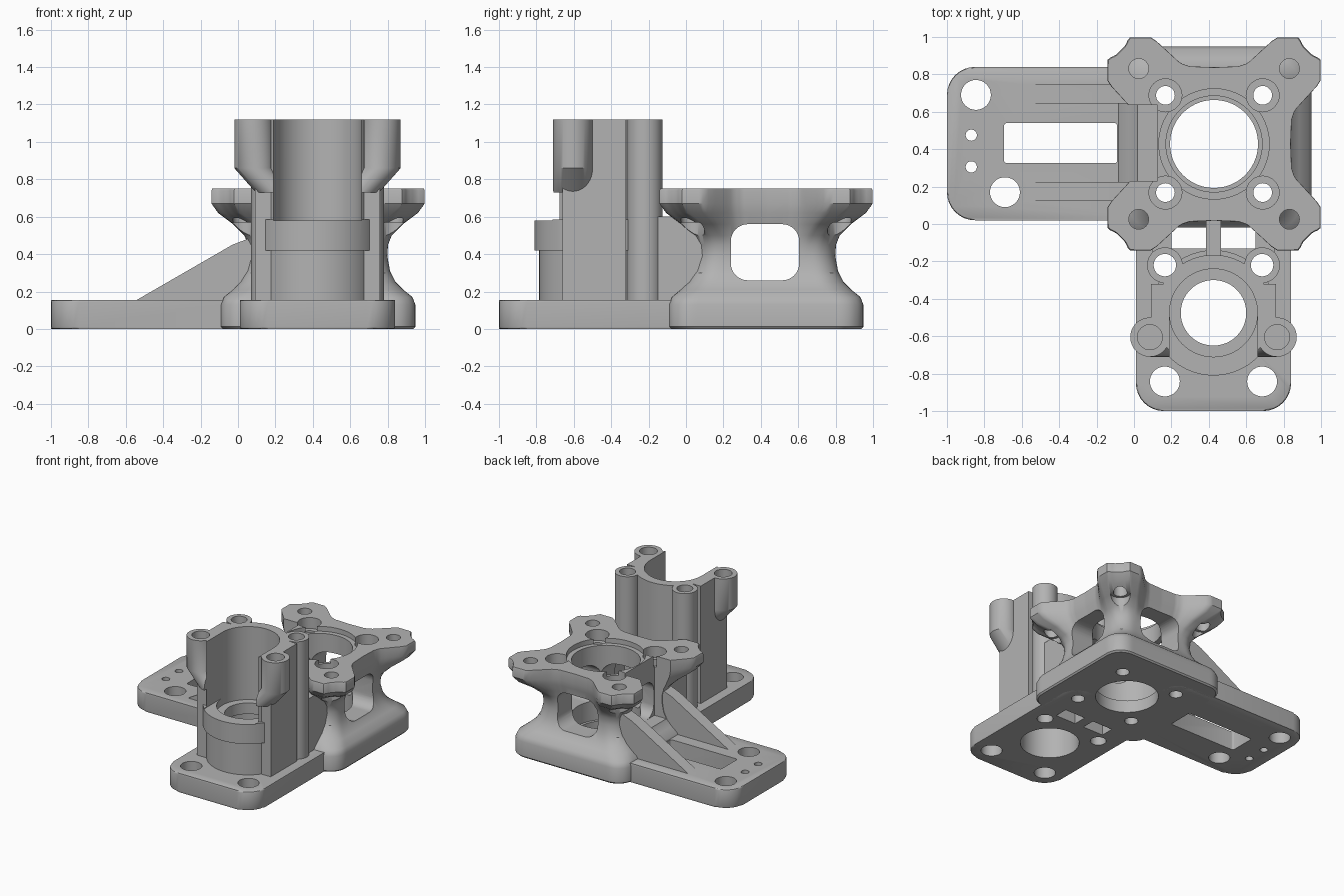
import bpy, bmesh, math
from mathutils import Matrix, Vector

if "Cube" in bpy.data.objects:
    bpy.data.objects.remove(bpy.data.objects["Cube"], do_unlink=True)

grey = bpy.data.materials.new("machined_grey")
grey.use_nodes = True
colour = (0.45, 0.45, 0.45, 1)
grey.diffuse_color = colour
grey.node_tree.nodes["Principled BSDF"].inputs["Base Color"].default_value = colour

PC = Vector((0.428, 0.428))     # pedestal centre
TC = Vector((0.425, -0.475))    # tower centre
TALL = 2


def finish(name, bm):
    bmesh.ops.recalc_face_normals(bm, faces=bm.faces)
    mesh = bpy.data.meshes.new(name)
    bm.to_mesh(mesh)
    bm.free()
    mesh.materials.append(grey)
    ob = bpy.data.objects.new(name, mesh)
    bpy.context.collection.objects.link(ob)
    return ob


def loft(name, rings, matrix=None, bevel=0):
    """Closed skin through rings of 3D points."""
    bm = bmesh.new()
    rows = [[bm.verts.new(p) for p in ring] for ring in rings]
    n = len(rows[0])
    for a, b in zip(rows, rows[1:]):
        for i in range(n):
            j = (i + 1) % n
            bm.faces.new((a[i], a[j], b[j], b[i]))
    caps = [bm.faces.new(rows[0]), bm.faces.new(rows[-1])]
    if bevel:
        edges = list({e for f in caps for e in f.edges})
        bmesh.ops.bevel(bm, geom=edges, offset=bevel, segments=2,
                        profile=0.5, affect='EDGES')
    if matrix:
        bmesh.ops.transform(bm, matrix=matrix, verts=bm.verts)
    return finish(name, bm)


def prism(name, pts, z0, z1, matrix=None, bevel=0):
    return loft(name, [[(x, y, z) for x, y in pts] for z in (z0, z1)], matrix, bevel)


def circle(c, r, n=48):
    return [(c[0] + r * math.cos(math.tau * i / n), c[1] + r * math.sin(math.tau * i / n))
            for i in range(n)]


def cyl(name, c, r, z0, z1, n=48):
    return prism(name, circle(c, r, n), z0, z1)


def rect(x0, x1, y0, y1, r=0, n=8):
    if not r:
        return [(x0, y0), (x1, y0), (x1, y1), (x0, y1)]
    pts = []
    for k, (cx, cy) in enumerate(((x1 - r, y1 - r), (x0 + r, y1 - r),
                                  (x0 + r, y0 + r), (x1 - r, y0 + r))):
        for i in range(n + 1):
            a = math.pi / 2 * (k + i / n)
            pts.append((cx + r * math.cos(a), cy + r * math.sin(a)))
    return pts


def radial(poly, a):
    """Distance from the origin to an outline in direction a."""
    d = Vector((math.cos(a), math.sin(a)))
    best = 0
    for p, q in zip(poly, poly[1:] + poly[:1]):
        p, e = Vector(p), Vector(q) - Vector(p)
        den = d.cross(e)
        if abs(den) > 1e-9 and -1e-5 <= p.cross(d) / den <= 1 + 1e-5:
            best = max(best, p.cross(e) / den)
    return best


def boolean(ob, other, operation):
    mod = ob.modifiers.new(operation, 'BOOLEAN')
    mod.operation, mod.solver, mod.object = operation, 'EXACT', other
    deps = bpy.context.evaluated_depsgraph_get()
    mesh = bpy.data.meshes.new_from_object(ob.evaluated_get(deps))
    ob.modifiers.clear()
    ob.data = mesh


def union(parts):
    for other in parts[1:]:
        boolean(parts[0], other, 'UNION')
        bpy.data.objects.remove(other, do_unlink=True)
    return parts[0]


SIDES = (-1, 1)

# Base plate: two rounded arms and the sloping stiffening ribs
plate = [prism("base_plate", rect(-1, 0.3, 0.02, 0.84, 0.15), 0, 0.155, bevel=0.012),
         prism("front_arm", rect(0.01, 0.84, -1, 0.3, 0.15), 0, 0.155, bevel=0.012)]
# local profile (x, z) is turned upright, so depth runs along -y
upright = Matrix.Rotation(math.pi / 2, 4, 'X')
slope = [(-0.55, 0.1), (-0.55, 0.15), (-0.03, 0.45), (0.1, 0.5), (0.1, 0.1)]
for y in (0.125, 0.645):
    plate.append(prism("rib", slope, -y - 0.1, -y, upright))
plate = union(plate)

# Pedestal: rounded square foot, narrow waist, four-lobed flange
quarter = [(0, 0.41), (0.13, 0.415), (0.18, 0.432), (0.33, 0.57), (0.455, 0.57), (0.475, 0.525)]
quarter += [(y, x) for x, y in reversed(quarter[1:])]
flange = []
for k in range(4):
    turn = Matrix.Rotation(-k * math.pi / 2, 2)
    flange += [tuple(turn @ Vector(p)) for p in quarter]
levels = [(0, .51, 0), (.012, .52, 0), (.13, .52, 0), (.17, .505, 0), (.21, .455, 0),
          (.25, .415, 0), (.31, .385, 0), (.39, .37, 0), (.45, .37, .02), (.5, .37, .12),
          (.56, .37, .42), (.62, .37, .82), (.67, .37, 1), (.74, .37, 1), (.75, .36, .98)]
angles = [math.tau * (i + 0.5) / 240 for i in range(240)]
lobes = [radial(flange, a) for a in angles]
rings = []
for z, half, mix in levels:
    square = rect(-half, half, -half, half, 0.13)
    ring = []
    for a, far in zip(angles, lobes):
        r = radial(square, a) * (1 - mix) + far * mix
        ring.append((PC.x + r * math.cos(a), PC.y + r * math.sin(a), z))
    rings.append(ring)
pedestal = [loft("pedestal", rings)]
# Webs tying the pedestal to the tower
for x0, x1 in ((0.1, 0.2), (0.385, 0.465), (0.65, 0.75)):
    pedestal.append(prism("web", rect(x0, x1, -0.2, 0.13), 0.02, 0.6))
pedestal = union(pedestal)

# Tower: collar, C-shaped wall, rear columns and overhanging front lugs
tower = [cyl("tower", TC, 0.31, 0.05, 1.12, 96),
         cyl("collar", TC, 0.335, 0.42, 0.585, 96),
         prism("side_walls", rect(0.09, 0.76, -0.66, -0.32), 0.05, 1.12)]
for s in SIDES:
    tower.append(cyl("rear_column", TC + Vector((s * 0.26, 0.255)), 0.095, 0.05, 1.12))
    lug = TC + Vector((s * 0.34, -0.13))
    inner = lug - Vector((s * 0.115, 0))
    tower.append(loft("front_lug", [[(x, y, z) for x, y in circle(c, 0.105)]
                                    for c, z in ((inner, 0.73), (lug, 0.86), (lug, 1.12))]))
tower = union(tower)

# Cutters: bores
cuts = [cyl("cut", PC, 0.235, -0.1, TALL, 96), cyl("cut", PC, 0.257, 0.1, TALL, 96),
        cyl("cut", PC, 0.295, 0.71, TALL, 96),
        cyl("cut", TC, 0.22, -0.1, 0.43, 96), cyl("cut", TC, 0.175, -0.1, 0.7, 96),
        cyl("cut", TC, 0.235, 0.52, TALL, 96)]
# Front mouth of the tower, slot in the arm, opening in the pedestal, drain slots
cuts += [prism("cut", rect(0.19, 0.66, -1.2, TC.y), 0.58, TALL),
         prism("cut", rect(-0.695, -0.09, 0.325, 0.54, 0.015, 3), -0.1, 0.3),
         prism("cut", rect(-0.4, 0.125, 0.23, 0.635), 0.26, TALL),
         prism("cut", rect(0.2, 0.385, -0.13, -0.02), -0.1, 0.35),
         prism("cut", rect(0.465, 0.65, -0.13, -0.02), -0.1, 0.35)]
# Rounded windows through the pedestal walls
window = rect(0.24, 0.605, 0.26, 0.56, 0.09)
cuts.append(prism("cut", window, -1.2, -0.03, upright))
cuts.append(prism("cut", window, -0.3, 1.2, Matrix.Rotation(math.pi / 2, 4, 'Z') @ upright))
# Screw holes in the pedestal and its flange lobes
for sx in SIDES:
    for sy in SIDES:
        c = PC + Vector((sx, sy)) * 0.26
        cuts += [cyl("cut", c, 0.05, -0.1, TALL, 32), cyl("cut", c, 0.088, 0.66, TALL, 32)]
        c = PC + Vector((sx, sy)) * 0.403
        cuts += [cyl("cut", c, 0.053, 0.3, TALL, 32), cyl("cut", c, 0.075, 0.3, 0.57, 32)]
    # Tower screw holes and front arm mounting holes
    cuts += [cyl("cut", TC + Vector((sx * 0.26, 0.255)), 0.06, -0.1, TALL, 32),
             cyl("cut", TC + Vector((sx * 0.34, -0.13)), 0.067, 0.92, TALL, 32),
             cyl("cut", TC + Vector((sx * 0.26, -0.367)), 0.08, -0.1, 0.3, 32)]
# Side arm mounting holes
for x, y, r in ((-0.845, 0.69, 0.08), (-0.69, 0.17, 0.08), (-0.87, 0.475, 0.03), (-0.87, 0.305, 0.03)):
    cuts.append(cyl("cut", (x, y), r, -0.1, 0.3, 32))

for part in (plate, pedestal, tower):
    for c in cuts:
        boolean(part, c, 'DIFFERENCE')
for c in cuts:
    bpy.data.objects.remove(c, do_unlink=True)

bpy.ops.object.select_all(action='DESELECT')
for part in (plate, pedestal, tower):
    part.select_set(True)
    bpy.context.view_layer.objects.active = part
bpy.ops.object.shade_smooth_by_angle(angle=math.radians(35))
